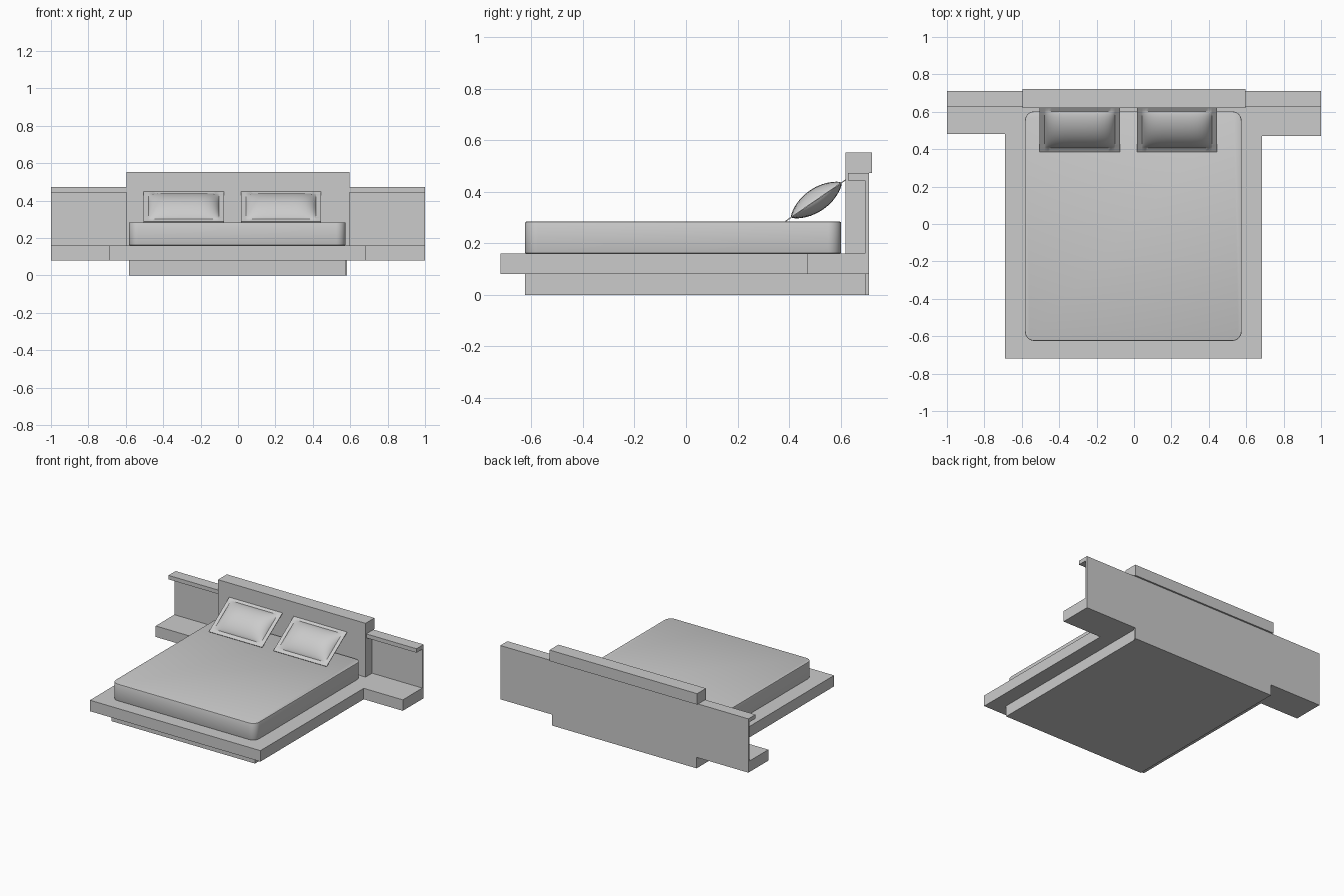
import bpy, bmesh, math
from mathutils import Matrix, Vector

if "Cube" in bpy.data.objects:
    bpy.data.objects.remove(bpy.data.objects["Cube"], do_unlink=True)

# One plain grey for the whole bed
GREY = (0.6, 0.6, 0.6, 1)
grey = bpy.data.materials.new("plain grey")
grey.use_nodes = True
grey.diffuse_color = GREY
grey.node_tree.nodes["Principled BSDF"].inputs["Base Color"].default_value = GREY


def finish(name, bm, smooth=None):
    """Turn a bmesh into a named object with the grey material."""
    bmesh.ops.recalc_face_normals(bm, faces=bm.faces)
    mesh = bpy.data.meshes.new(name)
    bm.to_mesh(mesh)
    bm.free()
    mesh.materials.append(grey)
    ob = bpy.data.objects.new(name, mesh)
    bpy.context.collection.objects.link(ob)
    if smooth:
        bpy.ops.object.select_all(action='DESELECT')
        ob.select_set(True)
        bpy.context.view_layer.objects.active = ob
        bpy.ops.object.shade_smooth_by_angle(angle=math.radians(smooth))
    return ob


def prism(name, outline, direction, smooth=None, bevel=0):
    """Extrude a closed outline of 3D points along a direction."""
    bm = bmesh.new()
    face = bm.faces.new([bm.verts.new(p) for p in outline])
    ext = bmesh.ops.extrude_face_region(bm, geom=[face])
    top = [v for v in ext["geom"] if isinstance(v, bmesh.types.BMVert)]
    bmesh.ops.translate(bm, verts=top, vec=direction)
    if bevel:
        rim = [e for e in bm.edges if abs(e.verts[0].co.z - e.verts[1].co.z) < 1e-6]
        bmesh.ops.bevel(bm, geom=rim, offset=bevel, segments=2, affect='EDGES', profile=0.5)
    return finish(name, bm, smooth)


def box(name, x0, x1, y0, y1, z0, z1):
    return prism(name, [(x0, y0, z0), (x1, y0, z0), (x1, y1, z0), (x0, y1, z0)],
                 (0, 0, z1 - z0))


# Recessed plinth
box("plinth", -0.583, 0.575, -0.625, 0.695, 0, 0.08)

# T-shaped platform whose wings form the bedside ledges
platform = [(-0.69, -0.72), (0.685, -0.72), (0.685, 0.47), (1, 0.47),
            (1, 0.695), (-1, 0.695), (-1, 0.48), (-0.69, 0.48)]
prism("platform", [(x, y, 0.08) for x, y in platform], (0, 0, 0.08))

# Back panel with a lower tongue behind the plinth
panel = [(-1, 0.08), (-0.583, 0.08), (-0.583, 0), (0.583, 0),
         (0.583, 0.08), (1, 0.08), (1, 0.472), (-1, 0.472)]
prism("back_panel", [(x, 0.695, z) for x, z in panel], (0, 0.015, 0))

# Headboard with an overhanging cap
box("headboard", -0.595, 0.595, 0.62, 0.695, 0.16, 0.472)
box("headboard_cap", -0.595, 0.595, 0.62, 0.722, 0.472, 0.552)

# Side shelves at the top of the back panel
for side, s in (("left", 1), ("right", -1)):
    x0, x1 = sorted((s * 0.595, s))
    box(side + "_shelf", x0, x1, 0.628, 0.695, 0.443, 0.472)

# Mattress with rounded corners and softened rims
X0, X1, Y0, Y1, R, N = -0.583, 0.575, -0.625, 0.602, 0.05, 8
corners = [(X1 - R, Y1 - R), (X0 + R, Y1 - R), (X0 + R, Y0 + R), (X1 - R, Y0 + R)]
rounded = []
for i, (cx, cy) in enumerate(corners):
    for k in range(N + 1):
        a = math.pi / 2 * (i + k / N)
        rounded.append((cx + R * math.cos(a), cy + R * math.sin(a), 0.16))
prism("mattress", rounded, (0, 0, 0.124), smooth=35, bevel=0.005)


def pillow(name, cx):
    """Puffed cushion with a flat flange, leaning on the headboard."""
    W, H, FLANGE, PUFF, EDGE = 0.215, 0.145, 0.027, 0.043, 0.002
    nu, nv = 20, 14
    us = [-W] + [(W - FLANGE) * math.sin(math.pi * (i / nu - 0.5)) for i in range(nu + 1)] + [W]
    vs = [-H] + [(H - FLANGE) * math.sin(math.pi * (j / nv - 0.5)) for j in range(nv + 1)] + [H]

    def height(u, v):
        a = min(1, abs(u) / (W - FLANGE))
        b = min(1, abs(v) / (H - FLANGE))
        return EDGE + PUFF * (1 - a ** 5) ** 0.8 * (1 - b ** 2) ** 0.8

    bm = bmesh.new()
    sheets = []
    for s in (1, -1):
        g = [[bm.verts.new((u, v, s * height(u, v))) for v in vs] for u in us]
        for i in range(len(us) - 1):
            for j in range(len(vs) - 1):
                bm.faces.new((g[i][j], g[i + 1][j], g[i + 1][j + 1], g[i][j + 1]))
        sheets.append(g)
    # Close the thin rim
    bmesh.ops.bridge_loops(bm, edges=[e for e in bm.edges if e.is_boundary])
    tilt = math.atan2(0.165, 0.24)
    bm.transform(Matrix.Translation(Vector((cx, 0.506, 0.368))) @ Matrix.Rotation(tilt, 4, 'X'))
    return finish(name, bm, smooth=30)


pillow("right_pillow", -0.29)
pillow("left_pillow", 0.23)
